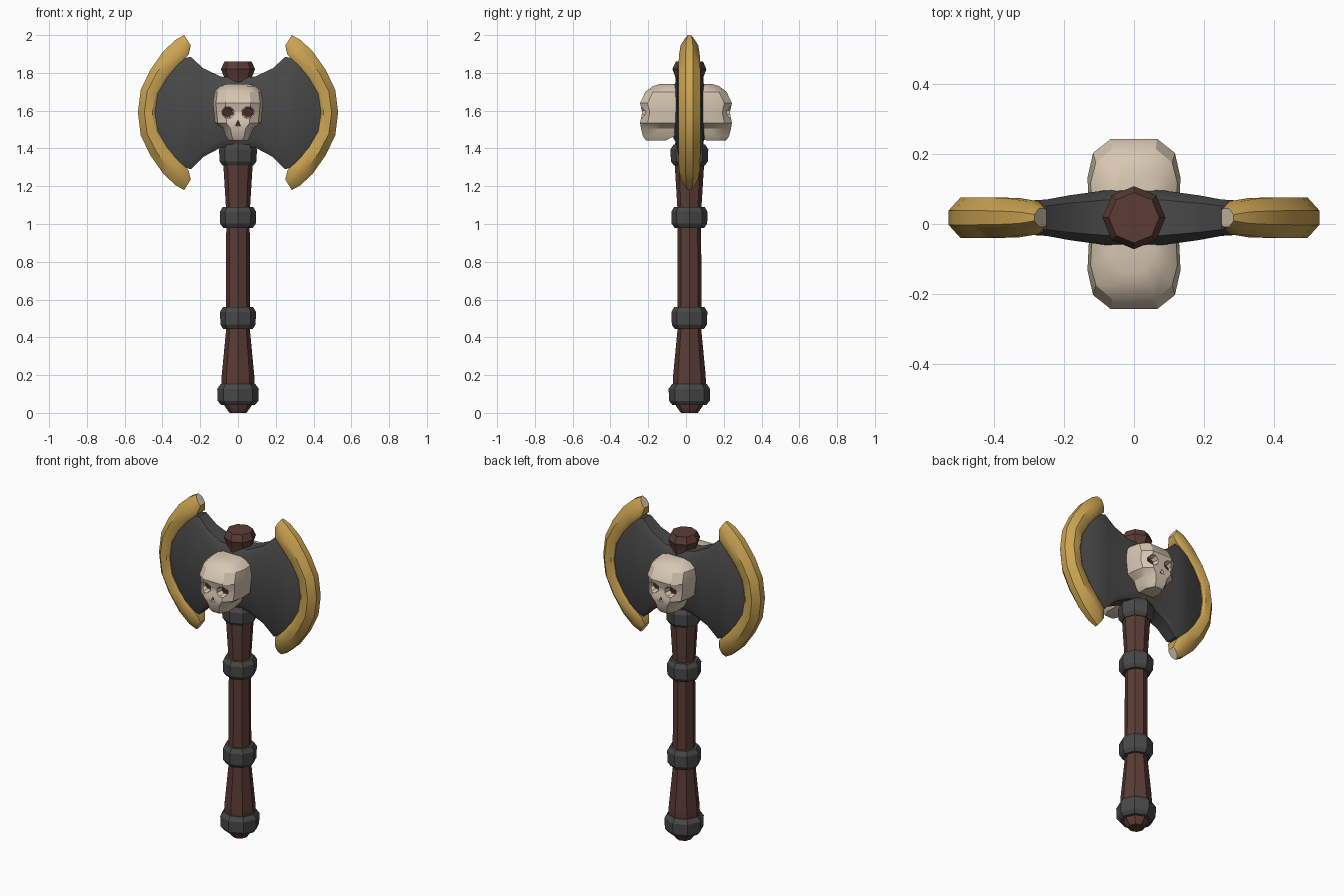
import bpy, bmesh, math
from mathutils import Vector, Matrix

if "Cube" in bpy.data.objects:
    bpy.data.objects.remove(bpy.data.objects["Cube"])

CY = 0.018   # depth centre of the handle and blades
CZ = 1.59    # height of the blade centre


def material(name, rgb):
    m = bpy.data.materials.new(name)
    m.diffuse_color = (*rgb, 1)
    m.use_nodes = True
    m.node_tree.nodes["Principled BSDF"].inputs["Base Color"].default_value = m.diffuse_color
    return m


WOOD = material("brown wood", (0.105, 0.045, 0.036))
IRON = material("dark iron", (0.066, 0.066, 0.068))
GOLD = material("gold", (0.60, 0.37, 0.085))
BONE = material("pale bone", (0.68, 0.57, 0.44))
DARK = material("dark socket", (0.06, 0.024, 0.02))


def loft(name, rings, mats, angle=30):
    """Skin a list of equal-length point rings and cap both ends."""
    bm = bmesh.new()
    vs = [[bm.verts.new(p) for p in r] for r in rings]
    n = len(vs[0])
    for a, b in zip(vs, vs[1:]):
        for i in range(n):
            j = (i + 1) % n
            bm.faces.new((a[i], a[j], b[j], b[i]))
    for cap in (vs[0], vs[-1]):
        f = bm.faces.new(cap)
        f.material_index = len(mats) - 1
    bmesh.ops.recalc_face_normals(bm, faces=bm.faces)
    me = bpy.data.meshes.new(name)
    bm.to_mesh(me)
    bm.free()
    for m in mats:
        me.materials.append(m)
    ob = bpy.data.objects.new(name, me)
    bpy.context.collection.objects.link(ob)
    smooth(ob, angle)
    return ob


def smooth(ob, angle):
    bpy.ops.object.select_all(action='DESELECT')
    ob.select_set(True)
    bpy.context.view_layer.objects.active = ob
    bpy.ops.object.shade_smooth_by_angle(angle=math.radians(angle))


def turned(name, profile, mat, sides=8):
    """Upright turned part from (z, radius) pairs."""
    rings = [[(r * math.cos(math.tau * i / sides),
               CY + r * math.sin(math.tau * i / sides), z)
              for i in range(sides)] for z, r in profile]
    return loft(name, rings, [mat])


# Handle with flared grip and top knob
turned("handle", [(0, 0.045), (0.035, 0.07), (0.15, 0.088), (0.2, 0.086),
                  (0.45, 0.062), (0.56, 0.064), (1.0, 0.062), (1.09, 0.064),
                  (1.32, 0.078), (1.6, 0.07), (1.78, 0.075), (1.82, 0.09),
                  (1.86, 0.072)], WOOD)

# Iron bands
for k, (z0, z1, r) in enumerate([(0.042, 0.152, 0.11), (0.445, 0.56, 0.095),
                                 (0.98, 1.09, 0.096), (1.31, 1.42, 0.1)]):
    turned(f"band_{k + 1}", [(z0, r * 0.82), (z0 + 0.022, r * 0.98),
                             (z1 - 0.025, r), (z1, r * 0.84)], IRON)

# Iron double blade: columns of (x, top, bottom, half thickness)
cols = [(0.09, 1.78, 1.405, 0.077), (0.185, 1.825, 1.355, 0.064),
        (0.25, 1.885, 1.29, 0.052), (0.33, 1.87, 1.31, 0.047),
        (0.40, 1.79, 1.39, 0.043), (0.47, 1.67, 1.51, 0.038)]
cols = ([(-x, a, b, t) for x, a, b, t in reversed(cols)]
        + [(0, 1.775, 1.41, 0.083)] + cols)
loft("blade", [[(x, CY - t * 0.65, a), (x, CY + t * 0.65, a),
                (x, CY + t, a - 0.04), (x, CY + t, b + 0.04),
                (x, CY + t * 0.65, b), (x, CY - t * 0.65, b),
                (x, CY - t, b + 0.04), (x, CY - t, a - 0.04)]
               for x, a, b, t in cols], [IRON], 40)

# Gold cutting edges: stations of (inner x, dz, outer x, dz, half thickness)
half = [(0.44, 0, 0.53, 0, 0.058), (0.425, 0.10, 0.515, 0.12, 0.058),
        (0.375, 0.185, 0.465, 0.225, 0.058), (0.315, 0.255, 0.395, 0.325, 0.056),
        (0.262, 0.305, 0.33, 0.385, 0.047), (0.25, 0.355, 0.285, 0.41, 0.026)]
stations = [(a, -b, c, -d, t) for a, b, c, d, t in reversed(half[1:])] + half
section = [(0, 0.8), (0.15, 1), (0.62, 1), (1, 0.35),
           (1, -0.35), (0.62, -1), (0.15, -1), (0, -0.8)]
for side, s in (("left", -1), ("right", 1)):
    loft(f"gold_edge_{side}",
         [[(s * (xi + (xo - xi) * u), CY + t * v, CZ + zi + (zo - zi) * u)
           for u, v in section] for xi, zi, xo, zo, t in stations],
         [GOLD, BONE], 40)


# Skulls, one on each face of the blade
def disc(cx, cz, rx, rz, y, sides, start):
    return [(cx + rx * math.cos(start + math.tau * i / sides), y,
             cz + rz * math.sin(start + math.tau * i / sides))
            for i in range(sides)]


# Face holes: (x, z, x radius, z radius, sides, first angle, floor depth)
holes = [(-0.055, 1.59, 0.038, 0.034, 8, 0.4, -0.195),
         (0.055, 1.59, 0.038, 0.034, 8, 0.4, -0.195),
         (0, 1.53, 0.018, 0.024, 3, math.pi / 2, -0.222)]
levels = [(1.442, 0.05, -0.212, -0.11), (1.465, 0.066, -0.228, -0.06),
          (1.505, 0.08, -0.238, 0), (1.535, 0.122, -0.243, 0),
          (1.59, 0.128, -0.232, 0), (1.64, 0.133, -0.243, 0),
          (1.70, 0.124, -0.215, 0), (1.73, 0.095, -0.175, 0),
          (1.742, 0.06, -0.135, 0)]
for side, turn in (("front", 0), ("back", math.pi)):
    rot = Matrix.Rotation(turn, 4, 'Z')
    rings = []
    for z, w, yf, yb in levels:
        right = [(w * 0.5, yf), (w * 0.88, yf + 0.04),
                 (w, (yf + yb) / 2 - 0.01), (w * 0.95, yb)]
        pts = right + [(-x, y) for x, y in reversed(right)]
        rings.append([(x, y, z) for x, y in pts])
    skull = loft(f"skull_{side}", rings, [BONE])
    for k, (cx, cz, rx, rz, n, a, floor) in enumerate(holes):
        cutter = loft("hole_cutter", [disc(cx, cz, rx * 1.15, rz * 1.15, -0.27, n, a),
                                      disc(cx, cz, rx * 0.7, rz * 0.7, floor, n, a)], [BONE])
        cutter.hide_render = True
        mod = skull.modifiers.new("hole", 'BOOLEAN')
        mod.operation, mod.solver, mod.object = 'DIFFERENCE', 'EXACT', cutter
        bpy.context.view_layer.objects.active = skull
        bpy.ops.object.modifier_apply(modifier=mod.name)
        bpy.data.objects.remove(cutter)
        # dark plate on the hole floor
        plate = loft(f"socket_{side}_{k + 1}",
                     [disc(cx, cz, rx * 0.7, rz * 0.7, floor - 0.004, n, a),
                      disc(cx, cz, rx * 0.7, rz * 0.7, floor + 0.003, n, a)], [DARK])
        plate.data.transform(rot)
    skull.data.transform(rot)
    smooth(skull, 30)
